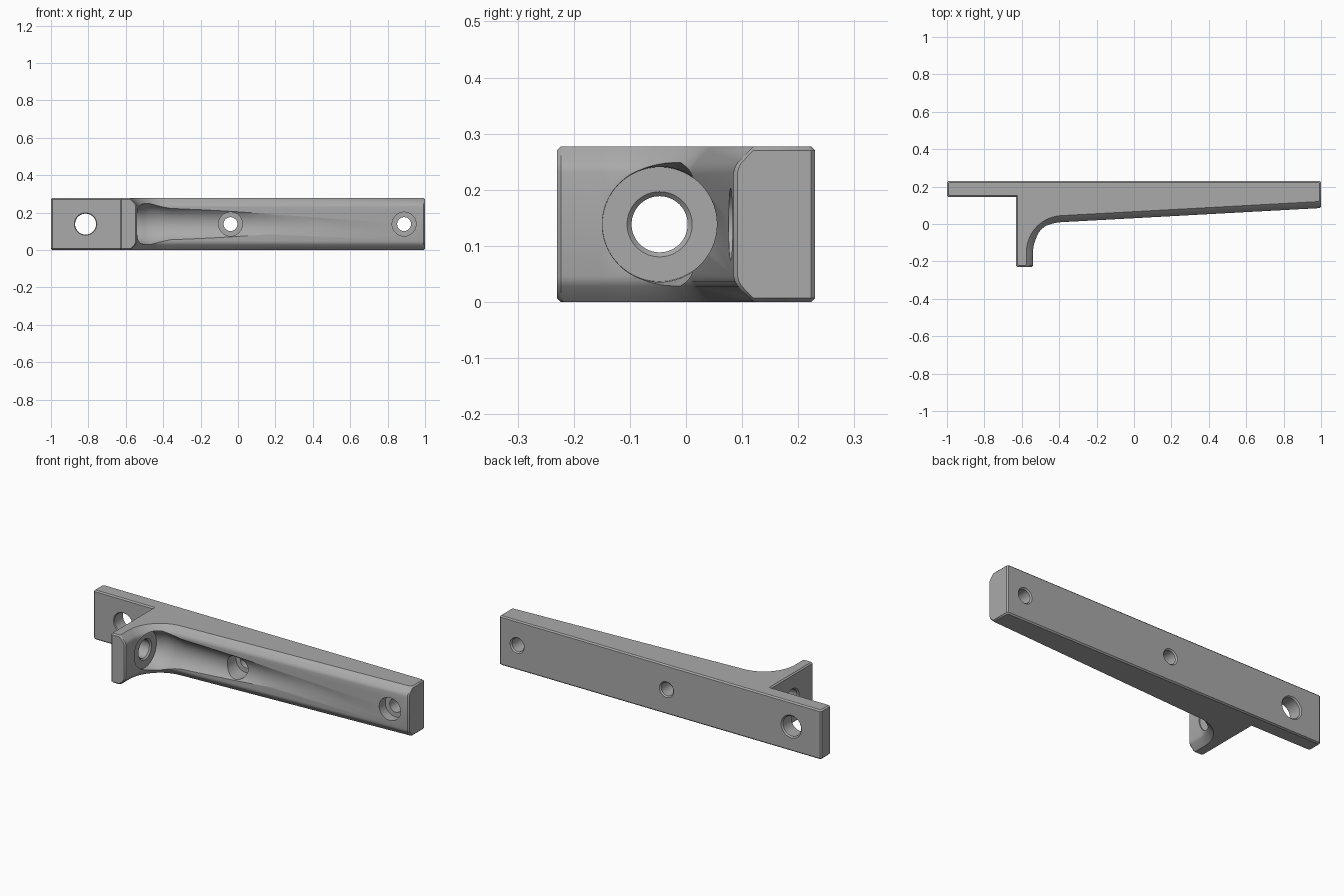
import bpy, bmesh
from math import cos, sin, pi, radians
from mathutils import Vector

cube = bpy.data.objects.get("Cube")
if cube:
    bpy.data.objects.remove(cube, do_unlink=True)

HEIGHT = 0.277
MID = HEIGHT / 2
C = 0.007  # small edge chamfer

grey = bpy.data.materials.new("plain grey")
grey.use_nodes = True
grey.diffuse_color = (0.4, 0.4, 0.4, 1)
grey.node_tree.nodes["Principled BSDF"].inputs["Base Color"].default_value = grey.diffuse_color


def make_object(name, bm):
    bmesh.ops.recalc_face_normals(bm, faces=bm.faces)
    mesh = bpy.data.meshes.new(name)
    bm.to_mesh(mesh)
    bm.free()
    mesh.materials.append(grey)
    obj = bpy.data.objects.new(name, mesh)
    bpy.context.collection.objects.link(obj)
    return obj


def loft(name, rings):
    """Skin closed rings of equal length and cap both ends."""
    bm = bmesh.new()
    loops = [[bm.verts.new(p) for p in ring] for ring in rings]
    for a, b in zip(loops, loops[1:]):
        for i in range(len(a)):
            j = (i + 1) % len(a)
            bm.faces.new((a[i], a[j], b[j], b[i]))
    bm.faces.new(loops[0][::-1])
    bm.faces.new(loops[-1])
    return make_object(name, bm)


def lathe(name, profile, center, axis, sides=64):
    """Turn (position, radius) pairs about the x or y axis."""
    rings = []
    for t, r in profile:
        ring = []
        for i in range(sides):
            u, v = r * cos(2 * pi * i / sides), r * sin(2 * pi * i / sides)
            offset = (t, u, v) if axis == "x" else (u, t, v)
            ring.append(Vector(center) + Vector(offset))
        rings.append(ring)
    return loft(name, rings)


def outline(front, back):
    """Bracket outline with its front curve and its other edges moved inwards."""
    left, right, rear = -1 + back, 1 - back, 0.23 - back
    wall, tip, tab = -0.63 + back, -0.23 + back, 0.145 + back
    nose, inner = 0.085 + front, -0.54 - front
    pts = [(left + C, rear), (right - C, rear), (right, rear - C),
           (right, nose + C), (right - C, nose)]
    # Rounded inside corner between arm and flange
    for i in range(21):
        a = radians(93 + 87 * i / 20)
        pts.append((-0.38 + (0.16 + front) * cos(a), -0.15 + (0.16 + front) * sin(a)))
    pts += [(inner, tip + C), (inner - C, tip), (wall + C, tip), (wall, tip + C),
            (wall, tab), (left + C, tab), (left, tab + C), (left, rear - C)]
    return pts


# Body: outline stacked upwards with softened front chamfers
lower = [(0, 0.035, C), (C, 0.028, 0), (0.028, 0.0075, 0), (0.036, 0.0025, 0), (0.046, 0, 0)]
layers = lower + [(HEIGHT - z, f, b) for z, f, b in reversed(lower)]
body = loft("bracket_body", [[(x, y, z) for x, y in outline(f, b)] for z, f, b in layers])

# Long driver groove together with the flange hole
cutters = [lathe("groove_cutter",
                 [(-0.64, 0.068), (-0.622, 0.05), (-0.553, 0.05), (-0.545, 0.058),
                  (-0.545, 0.102), (-0.525, 0.103), (-0.5, 0.11), (-0.47, 0.116),
                  (-0.43, 0.111), (-0.36, 0.102), (0.8, 0.102)],
                 (0, -0.047, MID), "x", 96)]

# Counterbored screw holes through the arm
for name, x in (("middle_hole_cutter", -0.04), ("end_hole_cutter", 0.888)):
    cutters.append(lathe(name, [(0, 0.064), (0.13, 0.064), (0.13, 0.037),
                                (0.223, 0.037), (0.24, 0.054)], (x, 0, MID), "y"))

# Plain hole through the tab
cutters.append(lathe("tab_hole_cutter", [(0.135, 0.07), (0.149, 0.056), (0.223, 0.056),
                                         (0.24, 0.073)], (-0.815, 0, MID), "y"))

bpy.ops.object.select_all(action="DESELECT")
bpy.context.view_layer.objects.active = body
body.select_set(True)
for cutter in cutters:
    cutter.hide_render = True
    mod = body.modifiers.new(cutter.name, "BOOLEAN")
    mod.operation = "DIFFERENCE"
    mod.solver = "EXACT"
    mod.object = cutter
    bpy.ops.object.modifier_apply(modifier=mod.name)
    bpy.data.objects.remove(cutter, do_unlink=True)

bpy.ops.object.shade_smooth_by_angle(angle=radians(30))
